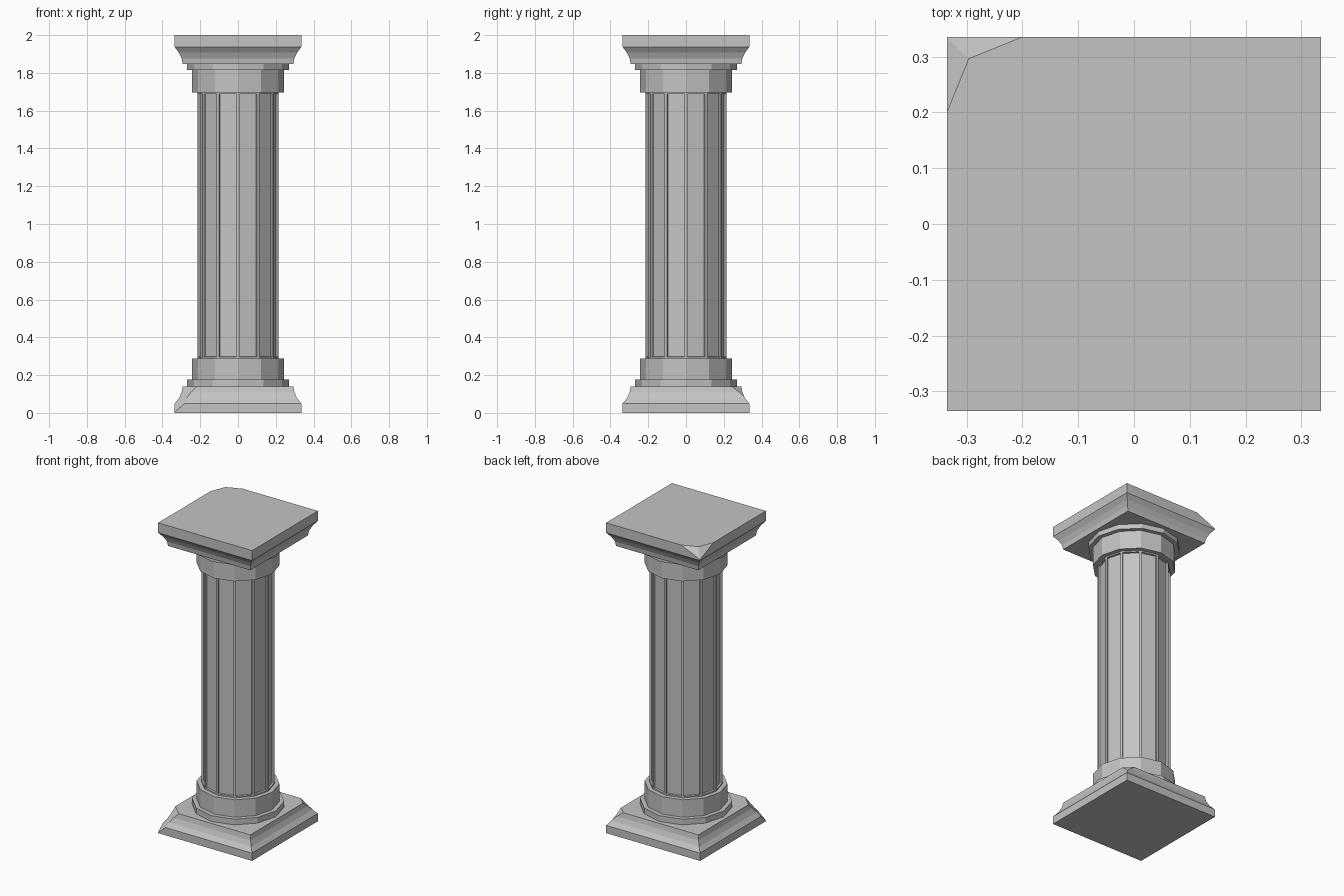
import bpy, bmesh, math
from mathutils import Vector

default = bpy.data.objects.get("Cube")
if default:
    bpy.data.objects.remove(default, do_unlink=True)

stone = bpy.data.materials.new("grey_stone")
stone.use_nodes = True
stone.diffuse_color = (0.55, 0.55, 0.55, 1)
stone.node_tree.nodes["Principled BSDF"].inputs["Base Color"].default_value = (0.55, 0.55, 0.55, 1)


def stack(profile, sides, turn=0.0):
    """Closed solid of polygon rings from (radius, height) pairs."""
    bm = bmesh.new()
    rings = []
    for r, z in profile:
        angles = [turn + math.tau * i / sides for i in range(sides)]
        rings.append([bm.verts.new((r * math.cos(a), r * math.sin(a), z)) for a in angles])
    for low, high in zip(rings, rings[1:]):
        for i in range(sides):
            j = (i + 1) % sides
            bm.faces.new((low[i], low[j], high[j], high[i]))
    bm.faces.new(rings[0][::-1])
    bm.faces.new(rings[-1])
    bmesh.ops.recalc_face_normals(bm, faces=bm.faces)
    return bm


def square(profile):
    return stack([(r * math.sqrt(2), z) for r, z in profile], 4, math.pi / 4)


def chip(bm, point, normal):
    """Slice off the stone on the outer side of a plane."""
    geom = bm.verts[:] + bm.edges[:] + bm.faces[:]
    cut = bmesh.ops.bisect_plane(bm, geom=geom, dist=1e-5, plane_co=point,
                                 plane_no=normal, clear_outer=True)
    edges = [e for e in cut["geom_cut"] if isinstance(e, bmesh.types.BMEdge)]
    bmesh.ops.holes_fill(bm, edges=[e for e in edges if e.is_boundary], sides=0)
    bmesh.ops.recalc_face_normals(bm, faces=bm.faces)


def finish(bm, name):
    mesh = bpy.data.meshes.new(name)
    bm.to_mesh(mesh)
    bm.free()
    mesh.materials.append(stone)
    bpy.context.collection.objects.link(bpy.data.objects.new(name, mesh))


# Square base with a concave moulding and two chipped corners
base = square([(0.335, 0), (0.335, 0.05), (0.313, 0.077), (0.299, 0.108), (0.293, 0.14)])
chip(base, Vector((-0.335, -0.335, 0.005)), Vector((-1, -1, 1.18)).normalized())
chip(base, Vector((0.335, 0.335, 0.05)), Vector((1, 1, 1.5)).normalized())
finish(base, "base_plinth")

# Square cap with a broken corner made of two facets
cap = square([(0.293, 1.846), (0.298, 1.876), (0.313, 1.907), (0.335, 1.936), (0.335, 2)])
tip, corner = Vector((-0.296, 0.296, 2)), Vector((-0.335, 0.335, 1.942))
for end in (Vector((-0.2, 0.335, 2)), Vector((-0.335, 0.2, 2))):
    normal = (end - tip).cross(corner - tip).normalized()
    chip(cap, tip, normal if normal.z > 0 else -normal)
finish(cap, "cap_slab")

# Twelve-sided collars below and above the shaft
for name, radius, low, high in (("lower_ring", 0.27, 0.14, 0.177),
                                ("lower_drum", 0.243, 0.177, 0.289),
                                ("upper_drum", 0.243, 1.697, 1.815),
                                ("upper_ring", 0.27, 1.815, 1.846)):
    finish(stack([(radius, low), (radius, high)], 12), name)

# Shaft with a sunken panel on each side
shaft = stack([(0.215, 0.289), (0.215, 1.697)], 12)
panels = [f for f in shaft.faces if abs(f.normal.z) < 0.5]
bmesh.ops.inset_individual(shaft, faces=panels, thickness=0.011)
bmesh.ops.inset_individual(shaft, faces=panels, thickness=0.002, depth=-0.012)
finish(shaft, "panelled_shaft")
